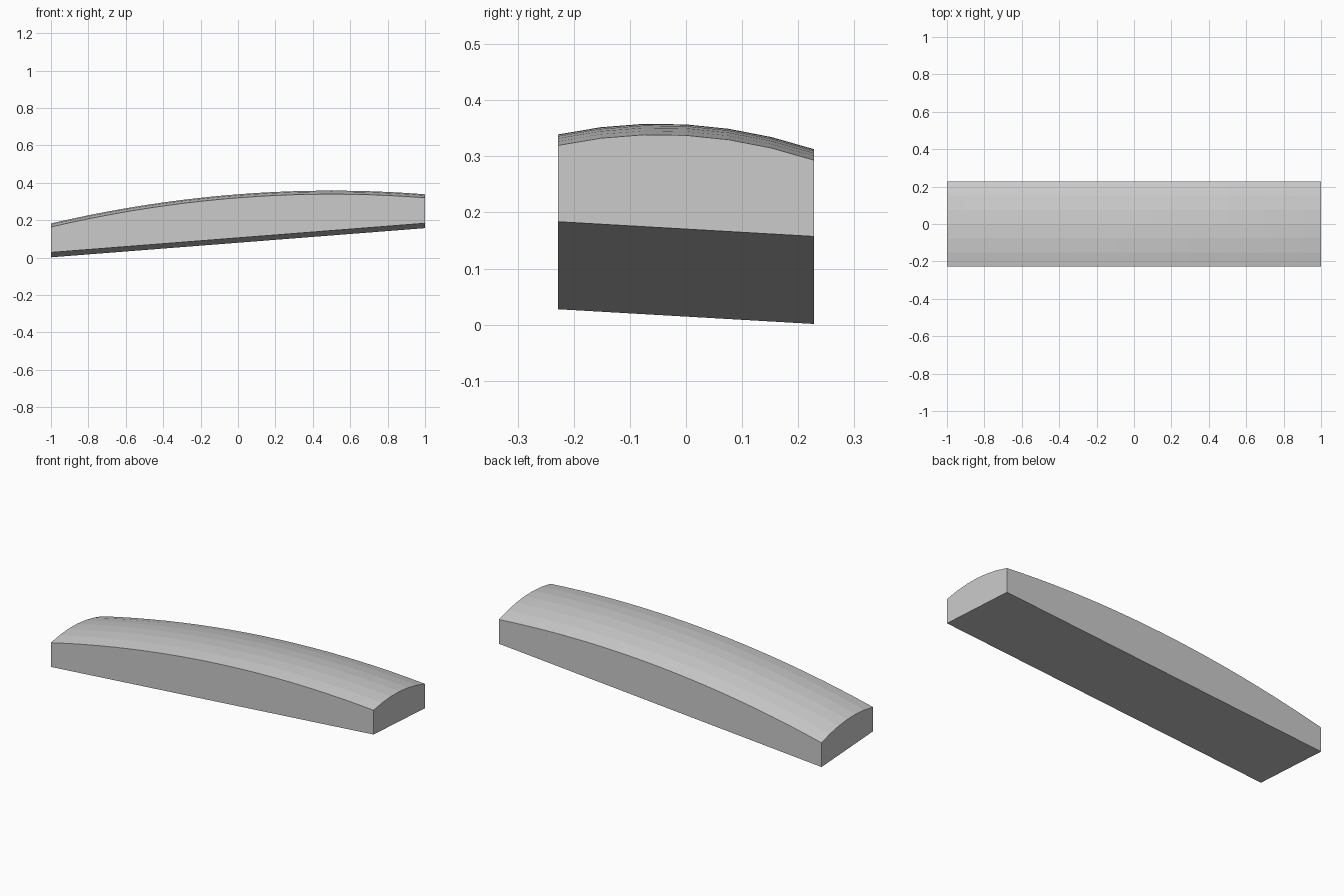
import bpy, bmesh

if "Cube" in bpy.data.objects:
    bpy.data.objects.remove(bpy.data.objects["Cube"])

HALF_X, HALF_Y = 1.0, 0.228
SEG_X, SEG_Y = 20, 6


def base_z(x, y):
    # Tilted underside plane
    return 0.0925 + 0.078 * x - 0.0575 * y


def top_z(x, y):
    # Side-wall height plus a crown along the length and across the width
    return base_z(x, y) + 0.136 + 0.078 * (1 - x * x) + 0.031 * (1 - (y / HALF_Y) ** 2)


# Crowned panel: a grid extruded between the flat base and the domed top
bm = bmesh.new()
bmesh.ops.create_grid(bm, x_segments=SEG_X, y_segments=SEG_Y, size=1.0)
lower = list(bm.verts)
ext = bmesh.ops.extrude_face_region(bm, geom=bm.faces[:], use_keep_orig=True)
upper = [g for g in ext["geom"] if isinstance(g, bmesh.types.BMVert)]
for verts, height in ((lower, base_z), (upper, top_z)):
    for v in verts:
        v.co.x *= HALF_X
        v.co.y *= HALF_Y
        v.co.z = height(v.co.x, v.co.y)

# Merge the flat underside into one face
low = set(lower)
bottom = [f for f in bm.faces if all(v in low for v in f.verts)]
bmesh.ops.dissolve_faces(bm, faces=bottom, use_verts=False)
bmesh.ops.recalc_face_normals(bm, faces=bm.faces[:])

mesh = bpy.data.meshes.new("crowned_panel")
bm.to_mesh(mesh)
bm.free()
panel = bpy.data.objects.new("crowned_panel", mesh)
bpy.context.collection.objects.link(panel)
